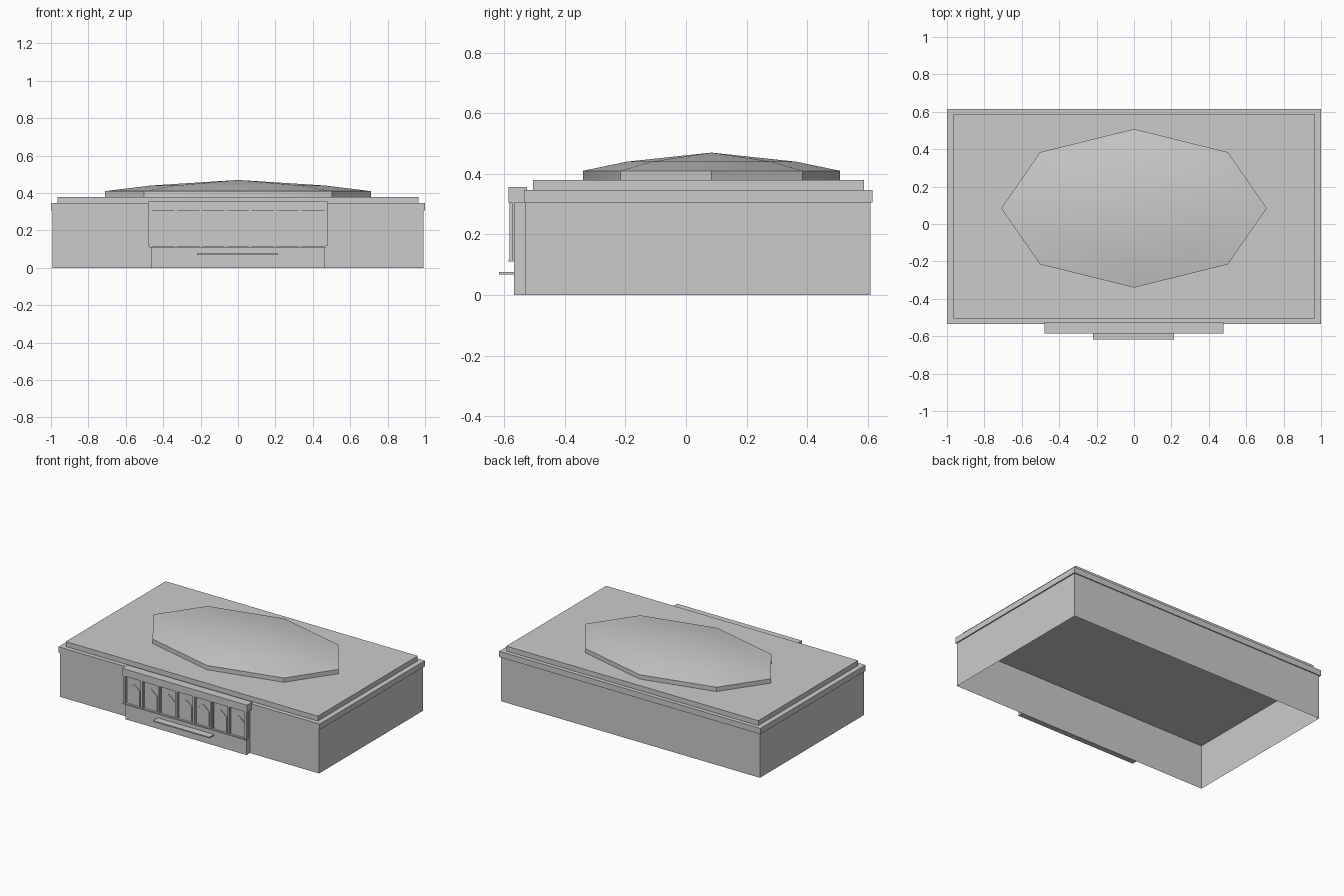
import bpy, bmesh, math

cube = bpy.data.objects.get("Cube")
if cube:
    bpy.data.objects.remove(cube, do_unlink=True)

# Single stone colour
GREY = (0.6, 0.6, 0.6, 1)
stone = bpy.data.materials.new("grey_stone")
stone.use_nodes = True
stone.diffuse_color = GREY
stone.node_tree.nodes["Principled BSDF"].inputs["Base Color"].default_value = GREY


def finish(name, bm):
    bmesh.ops.recalc_face_normals(bm, faces=bm.faces)
    mesh = bpy.data.meshes.new(name)
    bm.to_mesh(mesh)
    bm.free()
    mesh.materials.append(stone)
    obj = bpy.data.objects.new(name, mesh)
    bpy.context.collection.objects.link(obj)
    return obj


def box(name, x, y, z, open_ends=False):
    """Box from (min, max) ranges, optionally without top and bottom."""
    bm = bmesh.new()
    bmesh.ops.create_cube(bm, size=1)
    if open_ends:
        ends = [f for f in bm.faces if abs(f.normal.z) > 0.5]
        bmesh.ops.delete(bm, geom=ends, context="FACES_ONLY")
    for v in bm.verts:
        v.co = [r[0] if c < 0 else r[1] for c, r in zip(v.co, (x, y, z))]
    return finish(name, bm)


# Hall, hollow and open underneath, with its stepped roof
box("hall_walls", (-0.992, 0.992), (-0.53, 0.608), (0, 0.306), open_ends=True)
box("cornice", (-1, 1), (-0.535, 0.615), (0.306, 0.346))
box("roof_slab", (-0.965, 0.965), (-0.505, 0.587), (0.346, 0.38))

# Shallow eight-sided dome on a low drum
SIDES, RX, RY, CY = 8, 0.71, 0.424, 0.084
bm = bmesh.new()
rings = []
for scale, z in ((1, 0.38), (1, 0.41), (0.66, 0.44)):
    ring = []
    for i in range(SIDES):
        a = math.tau * i / SIDES
        ring.append(bm.verts.new((RX * scale * math.cos(a), CY + RY * scale * math.sin(a), z)))
    rings.append(ring)
apex = bm.verts.new((0, CY, 0.47))
bm.faces.new(rings[0])
for i in range(SIDES):
    j = (i + 1) % SIDES
    for low, high in zip(rings, rings[1:]):
        bm.faces.new((low[i], low[j], high[j], high[i]))
    bm.faces.new((rings[-1][i], rings[-1][j], apex))
dome = finish("dome", bm)
bpy.ops.object.select_all(action="DESELECT")
dome.select_set(True)
bpy.context.view_layer.objects.active = dome
bpy.ops.object.shade_smooth_by_angle(angle=math.radians(30))

# Projecting entrance block, parapet, ledge and canopy
box("entrance_block", (-0.465, 0.462), (-0.567, -0.529), (0, 0.306))
box("entrance_parapet", (-0.478, 0.478), (-0.585, -0.525), (0.306, 0.356))
box("entrance_ledge", (-0.474, 0.468), (-0.585, -0.566), (0.11, 0.118))
box("entrance_canopy", (-0.218, 0.213), (-0.617, -0.566), (0.068, 0.076))

# Pilasters between the bays, each a slim shaft on a wider backing strip
BAYS, PITCH = 7, 0.133
for i in range(BAYS + 1):
    cx = (i - BAYS / 2) * PITCH
    box(f"pilaster_{i + 1}", (cx - 0.007, cx + 0.007), (-0.582, -0.566), (0.118, 0.306))
    box(f"pilaster_backing_{i + 1}", (cx - 0.012, cx + 0.012), (-0.574, -0.566), (0.118, 0.306))

# Pointed arch panels
half_arch = [(0.045, 0.118), (0.045, 0.222), (0.032, 0.238), (0.015, 0.25)]
outline = half_arch + [(0, 0.262)] + [(-x, z) for x, z in reversed(half_arch)]
for i in range(BAYS):
    cx = (i - (BAYS - 1) / 2) * PITCH
    bm = bmesh.new()
    face = bm.faces.new([bm.verts.new((cx + x, -0.566, z)) for x, z in outline])
    grown = bmesh.ops.extrude_face_region(bm, geom=[face])["geom"]
    for v in grown:
        if isinstance(v, bmesh.types.BMVert):
            v.co.y -= 0.005
    finish(f"arch_panel_{i + 1}", bm)
